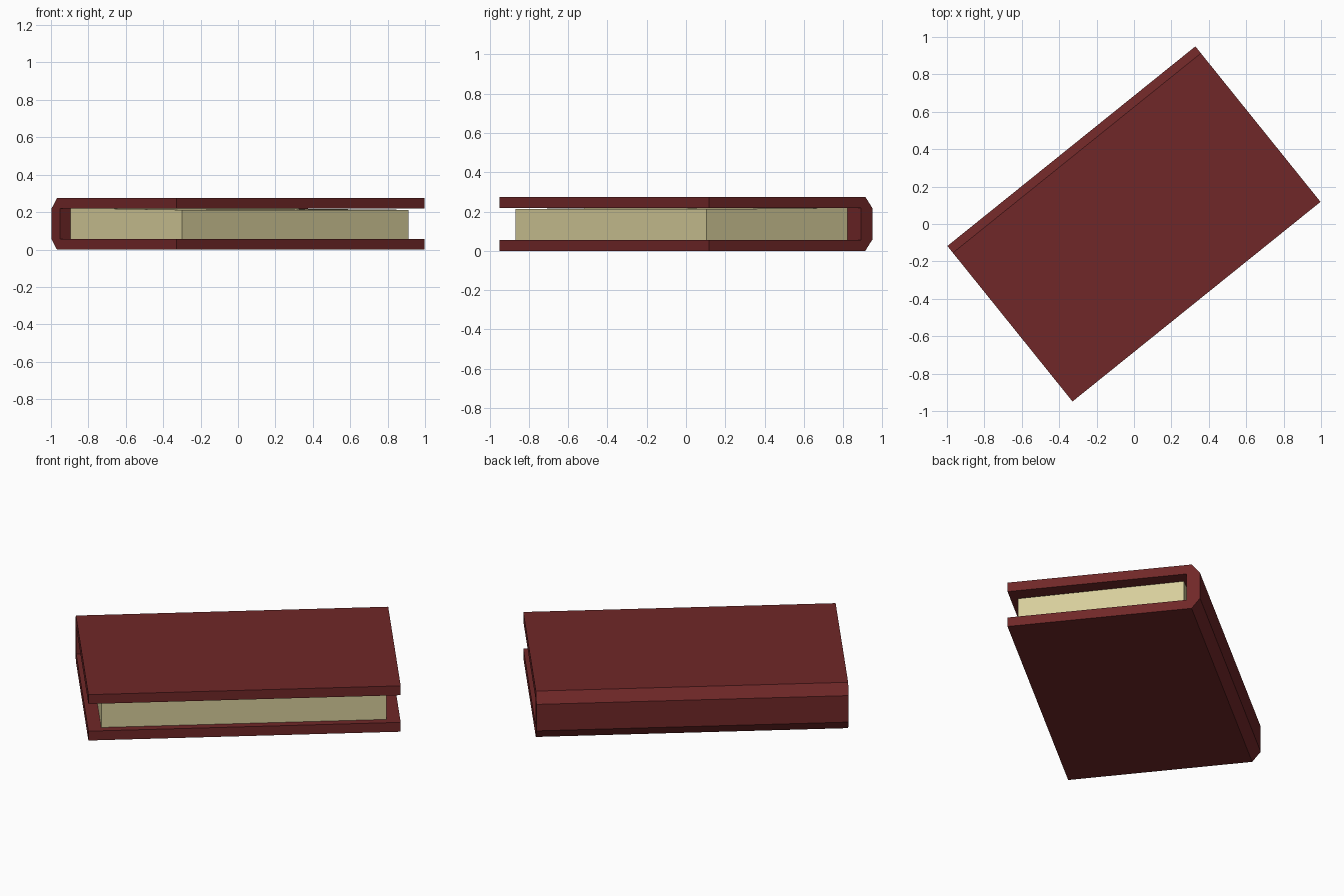
import bpy
import bmesh
import math
from mathutils import Matrix

if "Cube" in bpy.data.objects:
    bpy.data.objects.remove(bpy.data.objects["Cube"])

ROT = Matrix.Rotation(math.radians(38.83), 4, 'Z')


def material(name, color):
    m = bpy.data.materials.new(name)
    m.diffuse_color = (*color, 1)
    m.use_nodes = True
    m.node_tree.nodes["Principled BSDF"].inputs["Base Color"].default_value = m.diffuse_color
    return m


def prism(name, start, end, mat):
    """Solid between two matching end outlines, turned to the resting angle."""
    bm = bmesh.new()
    a = [bm.verts.new(p) for p in start]
    b = [bm.verts.new(p) for p in end]
    n = len(a)
    bm.faces.new(a)
    bm.faces.new(b[::-1])
    for i in range(n):
        bm.faces.new((a[i], b[i], b[(i + 1) % n], a[(i + 1) % n]))
    bmesh.ops.recalc_face_normals(bm, faces=bm.faces)
    bm.transform(ROT)
    mesh = bpy.data.meshes.new(name)
    bm.to_mesh(mesh)
    bm.free()
    mesh.materials.append(mat)
    obj = bpy.data.objects.new(name, mesh)
    bpy.context.collection.objects.link(obj)
    return obj


red = material("dark red cover", (0.162, 0.0203, 0.0212))
cream = material("cream paper", (0.68, 0.617, 0.328))

# Cover: C-shaped section with a chamfered spine, as (width, height)
section = [(-0.533, 0), (0.487, 0), (0.534, 0.058), (0.534, 0.217),
           (0.487, 0.275), (-0.533, 0.275), (-0.533, 0.219), (0.46, 0.219),
           (0.46, 0.056), (-0.533, 0.056)]
prism("book_cover", [(-0.851, y, z) for y, z in section],
      [(0.851, y, z) for y, z in section], red)


# Pages: block set in from the cover edges, top tilting up to the spine
def page_end(x, back, z_front, z_back):
    return [(x, -0.49, 0.054), (x, back, 0.054), (x, back, z_back), (x, -0.49, z_front)]


prism("page_block", page_end(-0.778, 0.463, 0.212, 0.222),
      page_end(0.777, 0.43, 0.212, 0.218), cream)
